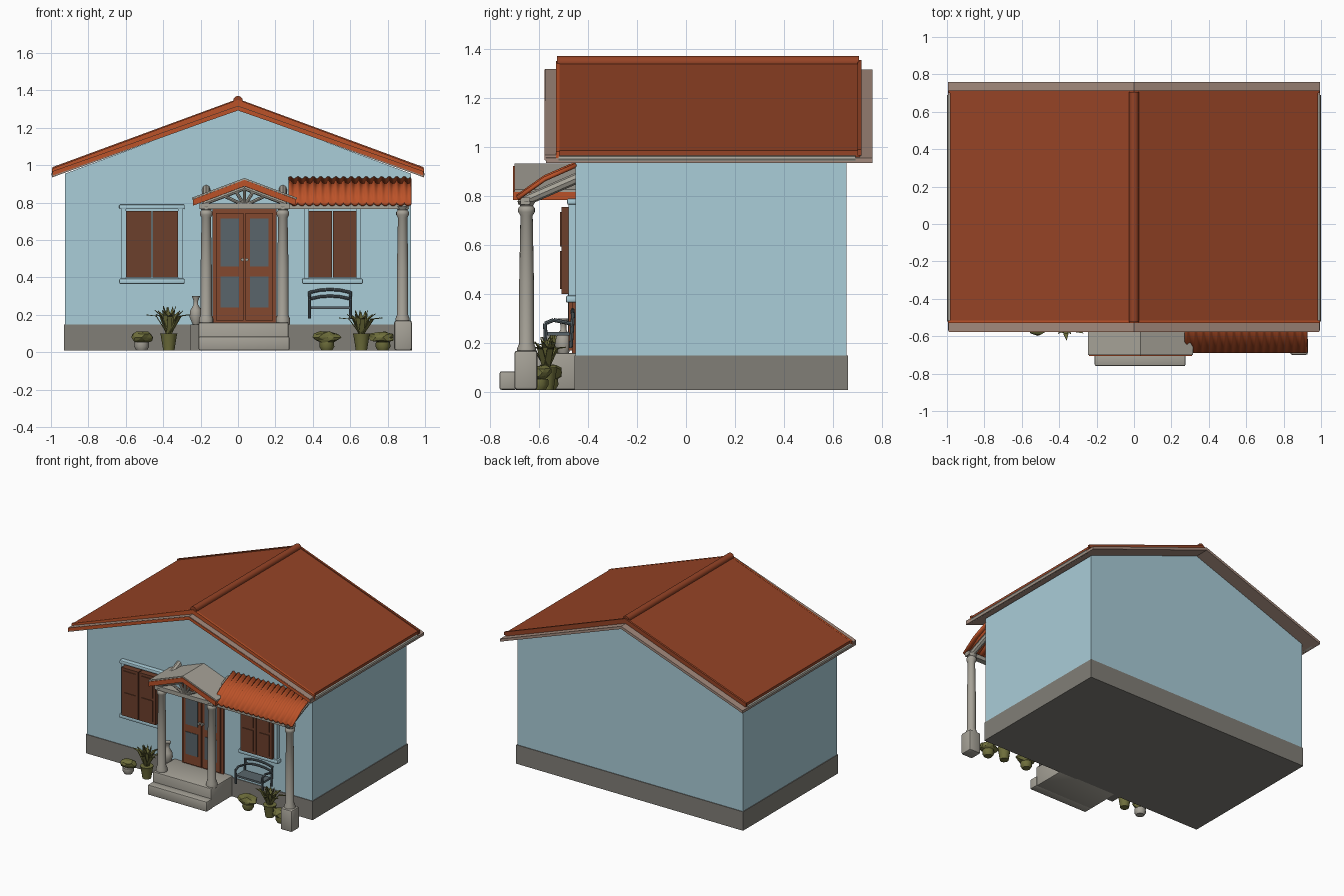
import bpy, bmesh, math, random
from mathutils import Vector

random.seed(4)
cube = bpy.data.objects.get("Cube")
if cube:
    bpy.data.objects.remove(cube)


def material(name, r, g, b):
    m = bpy.data.materials.new(name)
    m.use_nodes = True
    m.diffuse_color = (r, g, b, 1)
    bsdf = m.node_tree.nodes["Principled BSDF"]
    bsdf.inputs["Base Color"].default_value = (r, g, b, 1)
    bsdf.inputs["Roughness"].default_value = 0.9
    return m


ROOF = material("roof red", 0.30, 0.056, 0.019)
TILE = material("bright tile", 0.50, 0.085, 0.022)
WALL = material("pale blue", 0.40, 0.61, 0.69)
STONE = material("light stone", 0.38, 0.36, 0.31)
BASE = material("dark stone", 0.22, 0.21, 0.185)
TRIM = material("tan trim", 0.36, 0.25, 0.20)
WOOD = material("door wood", 0.23, 0.065, 0.028)
SHUT = material("shutter brown", 0.15, 0.05, 0.025)
SLATE = material("slate glass", 0.10, 0.13, 0.145)
LEAF = material("olive green", 0.16, 0.16, 0.045)


def finish(name, bm, mat, smooth=False):
    bmesh.ops.recalc_face_normals(bm, faces=bm.faces)
    me = bpy.data.meshes.new(name)
    bm.to_mesh(me)
    bm.free()
    me.materials.append(mat)
    ob = bpy.data.objects.new(name, me)
    bpy.context.collection.objects.link(ob)
    if smooth:
        bpy.ops.object.select_all(action="DESELECT")
        ob.select_set(True)
        bpy.context.view_layer.objects.active = ob
        bpy.ops.object.shade_smooth_by_angle(angle=math.radians(40))
    return ob


def box(name, x, y, z, mat, bevel=0):
    bm = bmesh.new()
    bmesh.ops.create_cube(bm, size=1)
    for v in bm.verts:
        v.co = [lo + (c + 0.5) * (hi - lo) for c, (lo, hi) in zip(v.co, (x, y, z))]
    if bevel:
        bmesh.ops.bevel(bm, geom=bm.edges[:], offset=bevel, segments=2, affect="EDGES", profile=0.5)
    return finish(name, bm, mat, bevel > 0)


def prism(name, profile, y0, y1, mat):
    """Extrude an x-z outline along y."""
    bm = bmesh.new()
    face = bm.faces.new([bm.verts.new((x, y0, z)) for x, z in profile])
    out = bmesh.ops.extrude_face_region(bm, geom=[face])["geom"]
    bmesh.ops.translate(bm, verts=[g for g in out if isinstance(g, bmesh.types.BMVert)], vec=(0, y1 - y0, 0))
    return finish(name, bm, mat)


def gable(name, cx, half, eave, apex, thick, y0, y1, mat):
    return prism(name, [(cx - half, eave), (cx, apex), (cx + half, eave), (cx + half, eave - thick),
                        (cx, apex - thick), (cx - half, eave - thick)], y0, y1, mat)


def lathe(name, profile, x, y, mat, sides=16):
    """Turn a radius-height outline around a vertical axis."""
    bm = bmesh.new()
    rings = [[bm.verts.new((x + r * math.cos(i * math.tau / sides), y + r * math.sin(i * math.tau / sides), z))
              for i in range(sides)] for r, z in profile]
    for a, b in zip(rings, rings[1:]):
        for i in range(sides):
            j = (i + 1) % sides
            bm.faces.new((a[i], a[j], b[j], b[i]))
    bm.faces.new(rings[0])
    bm.faces.new(rings[-1])
    return finish(name, bm, mat, True)


def rod(name, a, b, radius, mat, sides=8):
    a, b = Vector(a), Vector(b)
    bm = bmesh.new()
    bmesh.ops.create_cone(bm, cap_ends=True, segments=sides, radius1=radius, radius2=radius, depth=(b - a).length)
    bm.transform((b - a).to_track_quat("Z", "Y").to_matrix().to_4x4())
    bmesh.ops.translate(bm, verts=bm.verts, vec=(a + b) / 2)
    return finish(name, bm, mat, True)


# House body and plinth
prism("walls", [(-0.925, 0.14), (0.925, 0.14), (0.925, 0.955), (0, 1.30), (-0.925, 0.955)], -0.45, 0.655, WALL)
box("plinth", (-0.93, 0.93), (-0.455, 0.66), (0.01, 0.15), BASE)

# Main roof with lining boards and ridge roll
gable("roof_lining", 0, 0.995, 0.955, 1.315, 0.02, -0.57, 0.76, TRIM)
gable("main_roof", 0, 0.985, 0.985, 1.348, 0.03, -0.52, 0.71, ROOF)
rod("ridge_roll", (0, -0.525, 1.345), (0, 0.705, 1.345), 0.026, ROOF, 12)
for y0, y1, end in ((-0.574, -0.52, "front"), (0.70, 0.715, "back")):
    gable(end + "_verge_tiles", 0, 0.992, 0.968 if end == "front" else 0.99, 1.318 if end == "front" else 1.355,
          0.024, y0, y1, TRIM if end == "front" else ROOF)
gable("front_verge_face", 0, 0.995, 0.982, 1.350, 0.042, -0.53, -0.515, TILE)
gable("front_fascia", 0, 0.99, 0.968, 1.315, 0.022, -0.577, -0.573, TILE)
for s, side in ((-1, "right"), (1, "left")):
    rod(side + "_gutter", (s * 0.985, -0.52, 0.952), (s * 0.985, 0.69, 0.952), 0.014, STONE)

# Porch floor and steps
box("porch_floor", (-0.21, 0.27), (-0.70, -0.44), (0.01, 0.16), STONE, 0.008)
box("porch_step", (-0.21, 0.275), (-0.76, -0.69), (0.01, 0.085), STONE, 0.008)

# Columns
for name, x, foot in (("right_column", -0.17, 0.15), ("middle_column", 0.24, 0.15), ("left_column", 0.88, 0.15)):
    lathe(name, [(0.038, foot), (0.038, foot + 0.03), (0.030, foot + 0.05), (0.030, 0.45), (0.025, 0.72),
                 (0.034, 0.735), (0.034, 0.75), (0.026, 0.76), (0.038, 0.78)], x, -0.65, STONE)
box("left_column_base", (0.835, 0.93), (-0.70, -0.605), (0.01, 0.17), STONE, 0.012)

# Beams, with rafters running back to the wall
box("porch_beam", (-0.205, 0.275), (-0.685, -0.625), (0.765, 0.795), STONE)
box("side_beam", (0.24, 0.915), (-0.675, -0.635), (0.765, 0.795), STONE)
for x in (-0.17, 0.24, 0.88):
    rod("porch_rafter", (x, -0.67, 0.775), (x, -0.44, 0.875), 0.022, STONE)

# Porch gable with fan truss
gable("porch_gable_tiles", 0.035, 0.275, 0.818, 0.922, 0.034, -0.705, -0.45, TILE)
gable("porch_gable_cover", 0.035, 0.28, 0.827, 0.932, 0.01, -0.70, -0.45, STONE)
for deg in (25, 58, 90, 122, 155):
    reach = 0.10 if 30 < deg < 150 else 0.14
    a = math.radians(deg)
    rod("truss_spoke", (0.035, -0.67, 0.785), (0.035 + reach * math.cos(a), -0.67, 0.785 + reach * math.sin(a)),
        0.009, STONE)
for s in (-1, 1):
    rod("truss_rafter", (0.035 + s * 0.22, -0.67, 0.795), (0.035, -0.67, 0.878), 0.012, STONE)

# Corrugated side roof
bm = bmesh.new()
steps = 96
rows = []
for y, z in ((-0.45, 0.935), (-0.58, 0.878), (-0.69, 0.80)):
    rows.append([bm.verts.new((0.27 + 0.65 * i / steps, y, z + 0.007 * math.sin(i * math.tau / 6)))
                 for i in range(steps + 1)])
for a, b in zip(rows, rows[1:]):
    for i in range(steps):
        bm.faces.new((a[i], b[i], b[i + 1], a[i + 1]))
side_roof = finish("corrugated_side_roof", bm, TILE, True)
side_roof.modifiers.new("thickness", "SOLIDIFY").thickness = 0.014

# Double door
box("door_frame", (-0.135, 0.205), (-0.465, -0.44), (0.16, 0.765), WOOD)
for s, side in ((-1, "right"), (1, "left")):
    cx = 0.035 + s * 0.079
    box(side + "_door", (cx - 0.074, cx + 0.074), (-0.478, -0.46), (0.17, 0.745), WOOD)
    for lo, hi in ((0.24, 0.405), (0.46, 0.715)):
        box(side + "_door_pane", (cx - 0.05, cx + 0.05), (-0.482, -0.474), (lo, hi), SLATE)
    rod(side + "_door_handle", (0.035 + s * 0.012, -0.475, 0.495), (0.035 + s * 0.012, -0.495, 0.495), 0.009, STONE)

# Shuttered windows
for cx, half, side in ((-0.46, 0.14, "right"), (0.505, 0.128, "left")):
    for s in (-1, 1):
        jamb = sorted((cx + s * half, cx + s * (half + 0.022)))
        box(side + "_window_jamb", jamb, (-0.48, -0.44), (0.39, 0.775), WALL)
        leaf = sorted((cx + s * 0.003, cx + s * half))
        box(side + "_shutter", leaf, (-0.508, -0.44), (0.40, 0.755), SHUT)
        for lo, hi in ((0.42, 0.575), (0.595, 0.735)):
            box(side + "_shutter_panel", (leaf[0] + 0.02, leaf[1] - 0.02), (-0.513, -0.506), (lo, hi), SHUT)
    box(side + "_window_head", (cx - half - 0.035, cx + half + 0.035), (-0.485, -0.44), (0.765, 0.79), WALL, 0.006)
    box(side + "_window_sill", (cx - half - 0.035, cx + half + 0.035), (-0.49, -0.44), (0.365, 0.395), WALL, 0.008)

# Bench
box("bench_seat", (0.385, 0.60), (-0.575, -0.475), (0.232, 0.246), SLATE)
for s in (-1, 1):
    x = 0.492 + s * 0.11
    path = [(x, -0.57, 0.18), (x, -0.575, 0.28), (x, -0.54, 0.295), (x, -0.47, 0.28)]
    for a, b in zip(path, path[1:]):
        rod("bench_arm", a, b, 0.008, SLATE)
    rod("bench_back_post", (x, -0.47, 0.18), (x, -0.46, 0.325), 0.008, SLATE)
for z in (0.285, 0.32):
    arch = [(0.492 + t * 0.11, -0.462, z + 0.016 * (1 - t * t)) for t in (-1, -0.5, 0, 0.5, 1)]
    for a, b in zip(arch, arch[1:]):
        rod("bench_back_rail", a, b, 0.008, SLATE)


# Potted plants
def spiky_plant(x, y, height):
    lathe("tall_pot", [(0.03, 0.01), (0.042, 0.085), (0.046, 0.10), (0.036, 0.10)], x, y, LEAF, 12)
    bm = bmesh.new()
    for i in range(18):
        a = i * 2.4
        lean = 0.035 + 0.085 * (i % 3) / 2
        out, wide = Vector((math.cos(a), math.sin(a) * 0.7, 0)), Vector((-math.sin(a), math.cos(a), 0)) * 0.013
        root = Vector((x, y, 0.09))
        mid = root + out * lean * 0.55 + Vector((0, 0, (height - 0.09) * 0.62))
        tip = root + out * lean + Vector((0, 0, (height - 0.09) * (1.02 - lean * 3)))
        r0, r1, m0, m1, t = [bm.verts.new(p) for p in (root - wide, root + wide, mid - wide, mid + wide, tip)]
        bm.faces.new((r0, r1, m1, m0))
        bm.faces.new((m0, m1, t))
    finish("spiky_leaves", bm, LEAF).modifiers.new("thickness", "SOLIDIFY").thickness = 0.004


def bush(x, y, size, pot):
    lathe("low_pot", [(0.028, 0.01), (0.04, 0.03), (0.038, 0.055)], x, y, pot, 12)
    bm = bmesh.new()
    bmesh.ops.create_icosphere(bm, subdivisions=2, radius=1)
    for v in bm.verts:
        p = v.co * random.uniform(0.8, 1.15)
        v.co = (x + p.x * size, y + p.y * size * 0.75, 0.08 + p.z * 0.034)
    finish("bush_leaves", bm, LEAF)


spiky_plant(-0.37, -0.54, 0.26)
spiky_plant(0.66, -0.57, 0.235)
bush(-0.515, -0.55, 0.058, STONE)
bush(0.475, -0.56, 0.075, LEAF)
bush(0.775, -0.60, 0.07, LEAF)

# Vase by the door
lathe("vase", [(0.018, 0.15), (0.034, 0.19), (0.03, 0.225), (0.012, 0.255), (0.012, 0.275), (0.022, 0.30)],
      -0.225, -0.50, STONE, 12)
box("vase_stand", (-0.255, -0.20), (-0.53, -0.44), (0.01, 0.15), BASE)
